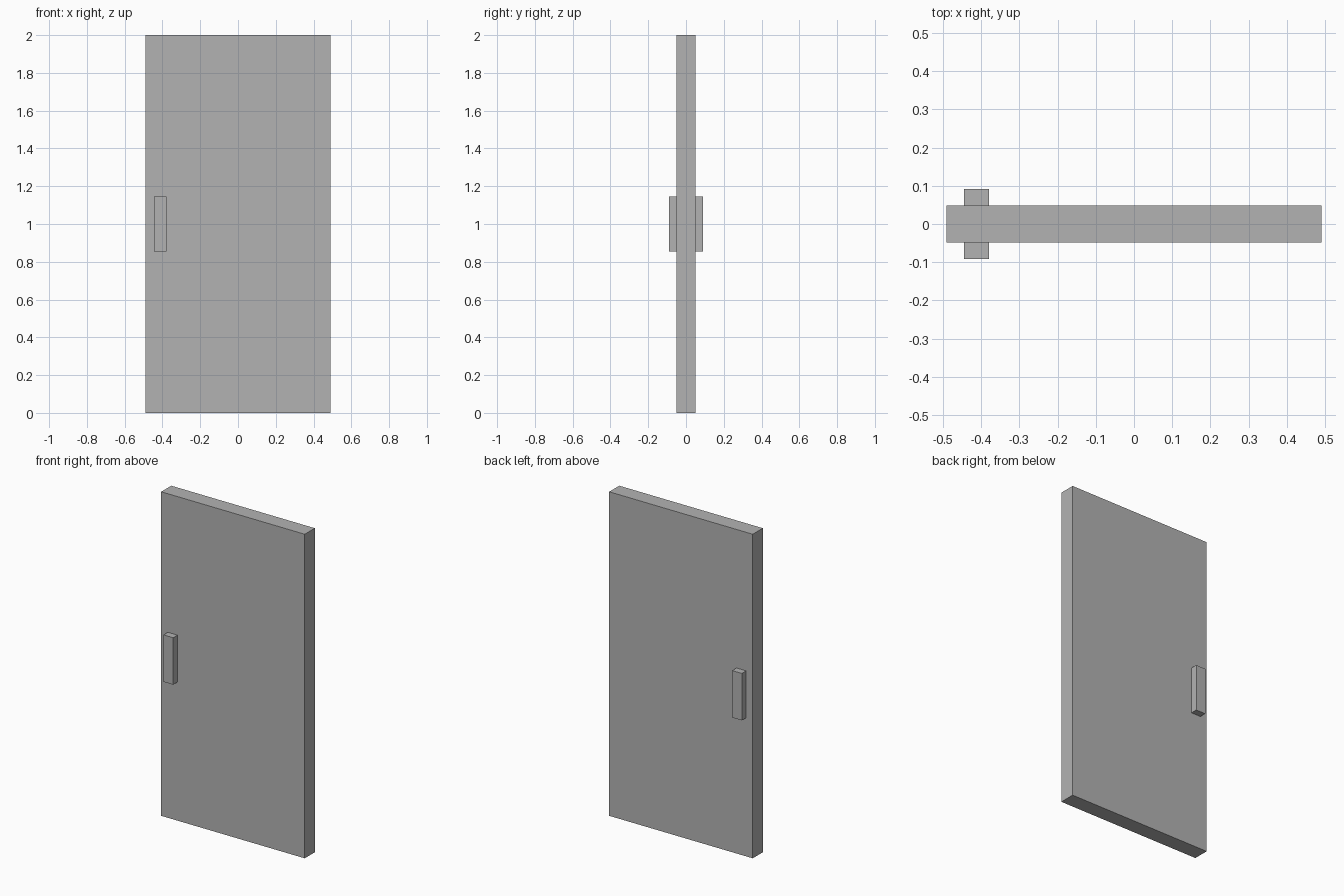
import bpy

# Remove the default object
default = bpy.data.objects.get("Cube")
if default:
    bpy.data.objects.remove(default, do_unlink=True)

# One grey material for the whole door
grey = bpy.data.materials.new("plain grey")
grey.use_nodes = True
colour = (0.45, 0.45, 0.45, 1)
grey.diffuse_color = colour
grey.node_tree.nodes["Principled BSDF"].inputs["Base Color"].default_value = colour


def box(name, centre, size):
    bpy.ops.mesh.primitive_cube_add(size=1, location=centre)
    part = bpy.context.object
    part.name = name
    part.scale = size
    bpy.ops.object.transform_apply(location=False, rotation=False, scale=True)
    part.data.materials.append(grey)
    return part


# Door slab
width, thickness, height = 0.98, 0.098, 2.0
box("door_panel", (0, 0, height / 2), (width, thickness, height))

# Pull handles, one on each face near the right edge
grip_depth = 0.042
for name, side in (("front_handle", -1), ("back_handle", 1)):
    y = side * (thickness + grip_depth) / 2
    box(name, (-0.412, y, 1.0), (0.066, grip_depth, 0.29))
